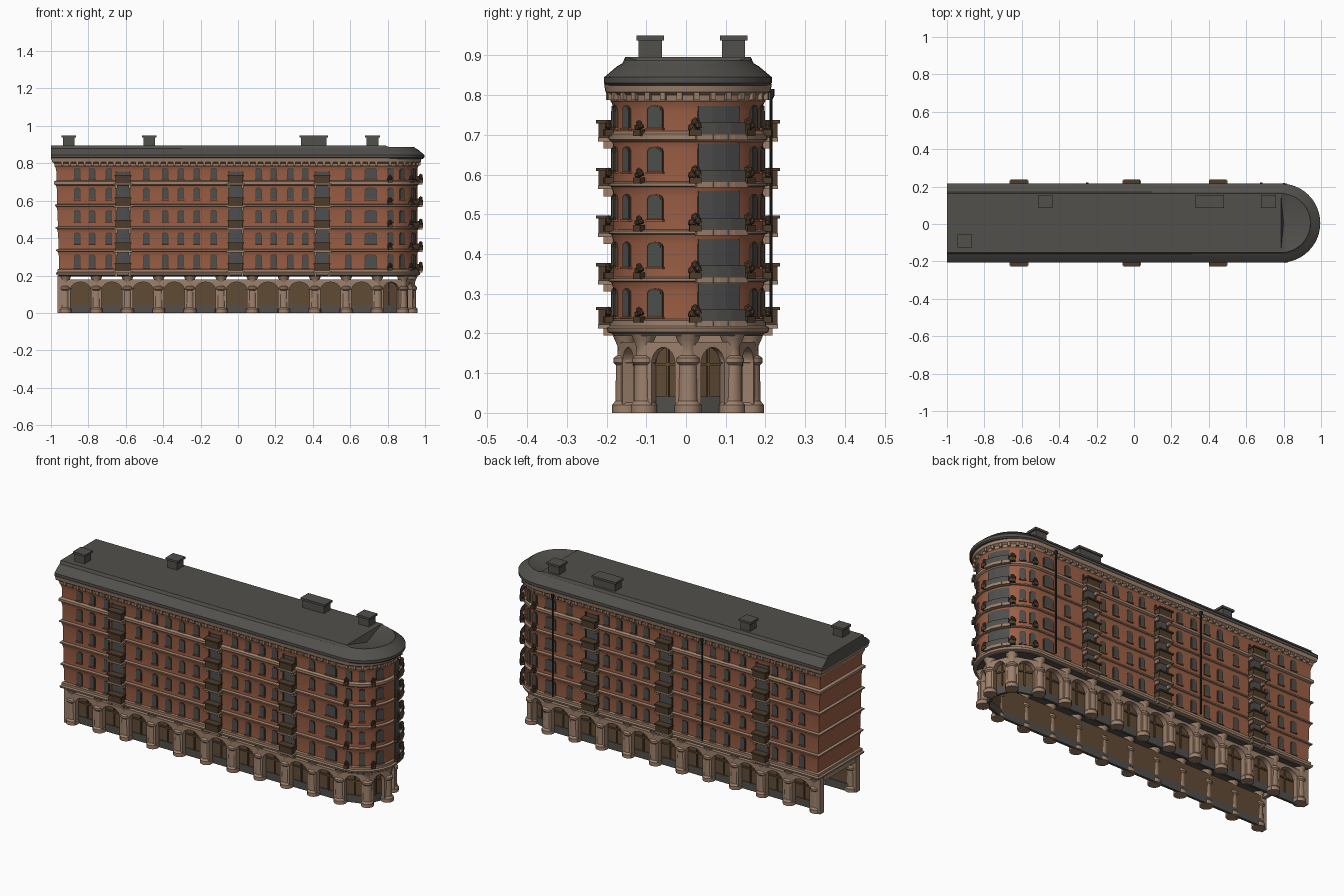
import bpy, bmesh, math
from math import pi, cos, sin, radians
from mathutils import Matrix, Vector

if "Cube" in bpy.data.objects:
    bpy.data.objects.remove(bpy.data.objects["Cube"])

CX, CY, R = 0.77, 0.005, 0.187      # centre of the round end, wall radius
FRONT, BACK = -pi / 2, pi / 2
FLOORS = [0.225, 0.335, 0.455, 0.575, 0.695]


def material(name, rgb):
    m = bpy.data.materials.new(name)
    m.use_nodes = True
    m.diffuse_color = (*rgb, 1)
    bsdf = m.node_tree.nodes["Principled BSDF"]
    bsdf.inputs["Base Color"].default_value = (*rgb, 1)
    bsdf.inputs["Roughness"].default_value = 0.8
    return m


BRICK = material("red brick", (0.33, 0.115, 0.06))
STONE = material("tan stone", (0.34, 0.22, 0.15))
SLATE = material("grey slate", (0.085, 0.08, 0.072))
GLASS = material("window grey", (0.075, 0.078, 0.074))
BROWN = material("dark brown", (0.075, 0.045, 0.025))
SHOP = material("shop brown", (0.12, 0.07, 0.035))
METAL = material("dark metal", (0.025, 0.025, 0.025))


def spot(x, a, r):
    """Frame on the facade: local -y points outward along angle a."""
    return Matrix.Translation((x + r * cos(a), CY + r * sin(a), 0)) @ Matrix.Rotation(a + pi / 2, 4, 'Z')


def finish(bm, name, mat, angle=35):
    bmesh.ops.recalc_face_normals(bm, faces=bm.faces)
    me = bpy.data.meshes.new(name)
    bm.to_mesh(me)
    bm.free()
    ob = bpy.data.objects.new(name, me)
    bpy.context.scene.collection.objects.link(ob)
    me.materials.append(mat)
    bpy.ops.object.select_all(action='DESELECT')
    ob.select_set(True)
    bpy.context.view_layer.objects.active = ob
    bpy.ops.object.shade_smooth_by_angle(angle=radians(angle))
    return ob


def box(bm, m, w, d, z0, z1, x=0, y=0):
    size = Matrix.Diagonal((w, d, z1 - z0, 1))
    bmesh.ops.create_cube(bm, size=1, matrix=m @ Matrix.Translation((x, y, (z0 + z1) / 2)) @ size)


def prism(bm, m, pts, depth):
    """Extrude an xz outline along local y, centred on the frame."""
    f = bm.faces.new([bm.verts.new(m @ Vector((x, -depth / 2, z))) for x, z in pts])
    ext = bmesh.ops.extrude_face_region(bm, geom=[f])
    push = m.to_3x3() @ Vector((0, depth, 0))
    bmesh.ops.translate(bm, vec=push, verts=[v for v in ext["geom"] if isinstance(v, bmesh.types.BMVert)])


def loft(bm, rings):
    for a, b in zip(rings, rings[1:]):
        for i in range(len(a)):
            j = (i + 1) % len(a)
            bm.faces.new((a[i], a[j], b[j], b[i]))


def u_rings(bm, profile, cx=CX, end=None):
    """Rings shaped like the plan: flat left end, round right end."""
    rings = []
    for r, z in profile:
        xl = end if end else -0.955 - 0.03 * (z - 0.2) - (r - R)
        pts = [(xl, CY - r)]
        pts += [(cx + r * cos(pi * k / 24 - pi / 2), CY + r * sin(pi * k / 24 - pi / 2)) for k in range(25)]
        pts += [(xl, CY + r)]
        rings.append([bm.verts.new((x, y, z)) for x, y in pts])
    loft(bm, rings)
    return rings


def sweep(name, profile, mat):
    bm = bmesh.new()
    rings = u_rings(bm, profile)
    bm.faces.new(rings[0])
    bm.faces.new(rings[-1])
    return finish(bm, name, mat)


def lathe(bm, m, profile, n=12):
    rings = [[bm.verts.new(m @ Vector((r * cos(2 * pi * k / n), r * sin(2 * pi * k / n), z)))
              for k in range(n)] for r, z in profile]
    loft(bm, rings)
    bm.faces.new(rings[0])
    bm.faces.new(rings[-1])


# Brick walls, flaring gently under every floor band
wall = []
for z0, z1 in zip(FLOORS, FLOORS[1:] + [0.79]):
    wall += [(R, z0 + 0.005), (R, z1 - 0.03), (R + 0.003, z1 - 0.015), (R + 0.007, z1 - 0.004)]
sweep("brick_walls", wall, BRICK)

# Stone belts and cornice
sweep("ground_belt", [(0.188, 0.198), (0.202, 0.203), (0.205, 0.214), (0.197, 0.219), (0.197, 0.232), (0.188, 0.236)], STONE)
for i, z in enumerate(FLOORS[1:]):
    h = 0.014 if i == 3 else 0.007
    sweep("floor_band_%d" % (i + 1), [(0.19, z - h), (0.2, z - h / 2), (0.2, z + h / 2), (0.189, z + h)], STONE)
sweep("cornice", [(0.188, 0.778), (0.195, 0.785), (0.197, 0.8), (0.208, 0.808), (0.211, 0.828)], STONE)
sweep("arcade_ceiling", [(0.186, 0.194), (0.186, 0.199)], SLATE)

# Small blocks under the cornice
bm = bmesh.new()
for a in (FRONT, BACK):
    for k in range(43):
        box(bm, spot(-0.94 + 0.04 * k, a, 0.2), 0.014, 0.014, 0.788, 0.806)
for k in range(1, 15):
    box(bm, spot(CX, -pi / 2 + pi * k / 15, 0.2), 0.014, 0.014, 0.788, 0.806)
finish(bm, "cornice_blocks", STONE)

# Mansard roof with a sunken bowl at the round end
bm = bmesh.new()
rings = u_rings(bm, [(0.205, 0.824), (0.211, 0.83), (0.211, 0.845), (0.178, 0.873), (0.165, 0.88), (0.158, 0.896)], 0.785, -1.0)
bm.faces.new(rings[0])
top = rings[-1]
for v in top[2:-2]:
    v.co.z = 0.888
bm.faces.new((top[0], top[1], top[-2], top[-1]))
pit = bm.verts.new((0.8, CY, 0.855))
for a, b in zip(top[1:-1], top[2:-1]):
    bm.faces.new((a, b, pit))
bm.faces.new((top[1], pit, top[-2]))
finish(bm, "mansard_roof", SLATE, 25)

# Chimneys with a wider cap
bm = bmesh.new()
for x, y, w in ((-0.905, -0.09, 0.06), (-0.475, 0.12, 0.06), (0.405, 0.12, 0.135), (0.72, 0.12, 0.065)):
    m = Matrix.Translation((x, y, 0))
    box(bm, m, w, 0.058, 0.88, 0.94)
    box(bm, m, w + 0.016, 0.07, 0.938, 0.95)
finish(bm, "chimneys", SLATE)

# Arcade: columns, arches and shop fronts between them
posts = [(-0.925 + 0.167 * k, FRONT) for k in range(11)]
posts += [(CX, radians(d)) for d in (-45, 0, 45)]
posts += [(x, BACK) for x, a in reversed(posts[:11])]
columns, arches, shops, plinths = (bmesh.new() for _ in range(4))
column = [(0.034, 0), (0.034, 0.02), (0.026, 0.03), (0.024, 0.12), (0.031, 0.127), (0.031, 0.138),
          (0.021, 0.145), (0.019, 0.165), (0.028, 0.185), (0.034, 0.2)]
for x, a in posts:
    lathe(columns, spot(x, a, 0.157), column)
for (xa, aa), (xb, ab) in zip(posts, posts[1:]):
    p, q = spot(xa, aa, 0.16).translation, spot(xb, ab, 0.16).translation
    d = q - p
    w, hw = d.length / 2, d.length / 2 - 0.029
    m = Matrix.Translation((p + q) / 2) @ Matrix.Rotation(math.atan2(d.y, d.x), 4, 'Z')
    curve = [(hw * cos(pi * k / 12), 0.122 + 0.043 * sin(pi * k / 12)) for k in range(13)]
    prism(arches, m, [(-w, 0), (-w, 0.178), (w, 0.178), (w, 0)] + [(hw, 0)] + curve + [(-hw, 0)], 0.03)
    box(shops, m, 2 * w, 0.006, 0.04, 0.175, y=0.022)
    box(shops, m, 0.006, 0.012, 0.04, 0.17, y=0.018)
    box(shops, m, 2 * hw, 0.01, 0.118, 0.126, y=0.018)
    box(plinths, m, 2 * w, 0.014, 0, 0.042, y=0.022)
for a in (FRONT, BACK):
    box(arches, spot(-0.945, a, 0.16), 0.04, 0.035, 0, 0.198)
box(arches, Matrix.Translation((-0.95, CY, 0)), 0.02, 0.33, 0.17, 0.198)
finish(columns, "arcade_columns", STONE)
finish(arches, "arcade_arches", STONE)
finish(shops, "shop_fronts", SHOP)
finish(plinths, "shop_plinths", SLATE)

# Windows: arched glass plates on slightly larger frames
WINDOWS = [(x, 0.028) for x in (-0.86, -0.78, -0.69, -0.49, -0.39, -0.305, -0.22, -0.13,
                                0.11, 0.19, 0.28, 0.36, 0.59)] + [(0.71, 0.06)]
stations = [(x, a, w) for a in (FRONT, BACK) for x, w in WINDOWS]
stations += [(CX, radians(d), w) for d, w in ((-76, 0.025), (-55, 0.025), (-26, 0.036), (62, 0.025), (78, 0.025))]
frames, panes, sills = (bmesh.new() for _ in range(3))


def arched(w, z0, z1):
    rise = 0.012
    return [(-w / 2, z0), (w / 2, z0)] + [(w / 2 * cos(pi * k / 6), z1 - rise + rise * sin(pi * k / 6)) for k in range(7)]


for z in FLOORS:
    lo, hi = (z + 0.02, z + 0.085) if z < 0.3 else (z + 0.035, z + 0.092)
    if z > 0.6:
        lo, hi = z + 0.025, z + 0.077
    for x, a, w in stations:
        prism(frames, spot(x, a, R + 0.0005), arched(w + 0.007, lo - 0.003, hi + 0.004), 0.006)
        prism(panes, spot(x, a, R + 0.001), arched(w, lo, hi), 0.008)
        box(sills, spot(x, a, R + 0.003), w + 0.012, 0.012, lo - 0.008, lo - 0.003)
finish(frames, "window_frames", BROWN)
finish(panes, "window_panes", GLASS)
finish(sills, "window_sills", BRICK)

# Balcony stacks on both long sides
slabs, planters, doors, rails = (bmesh.new() for _ in range(4))
for a in (FRONT, BACK):
    for x in (-0.615, -0.012, 0.45):
        m = spot(x, a, R)
        box(doors, m, 0.07, 0.009, 0.236, 0.755)
        for s in (-1, 1):
            box(planters, m, 0.008, 0.014, 0.236, 0.76, x=s * 0.037)
        for z in FLOORS:
            box(slabs, m, 0.1, 0.04, z - 0.012, z - 0.002, y=-0.02)
            for s in (-1, 1):
                box(slabs, m, 0.012, 0.026, z - 0.03, z - 0.01, x=s * 0.036, y=-0.013)
            box(planters, m, 0.08, 0.034, z - 0.002, z + 0.034, y=-0.021)
            box(planters, m, 0.09, 0.044, z + 0.034, z + 0.042, y=-0.023)

# Balconies with plants around the round end
plants = bmesh.new()
for z in FLOORS:
    top_z = min(z + 0.115, 0.785)
    for d in (14, 25, 36):
        m = spot(CX, radians(d), R)
        box(doors, m, 0.042, 0.009, z + 0.005, top_z - 0.012)
        box(slabs, m, 0.06, 0.03, z - 0.008, z + 0.006, y=-0.013)
        box(rails, m, 0.046, 0.004, z + 0.006, z + 0.036, y=-0.025)
    for d, r, size in ((5, 0.208, 0.015), (47, 0.208, 0.015), (-38, 0.2, 0.011), (80, 0.205, 0.011), (-78, 0.205, 0.011)):
        m = spot(CX, radians(d), r)
        box(planters, m, size * 2, 0.022, z + 0.002, z + 0.018)
        for dx, dz in ((-0.5, 0), (0.5, 0.3), (0, 0.9)):
            bmesh.ops.create_icosphere(plants, subdivisions=1, radius=size * 0.8,
                                       matrix=m @ Matrix.Translation((dx * size, 0, z + 0.024 + dz * size)))
finish(slabs, "balcony_slabs", STONE)
finish(planters, "balcony_planters", BROWN)
finish(doors, "balcony_doors", GLASS)
finish(rails, "balcony_rails", SLATE)
finish(plants, "balcony_plants", BROWN)

# Drainpipes on the back
bm = bmesh.new()
for x in (-0.25, 0.68):
    m = spot(x, BACK, 0.209)
    lathe(bm, m, [(0.004, 0.235), (0.004, 0.79), (0.009, 0.8), (0.009, 0.815)], 8)
finish(bm, "drainpipes", METAL)
